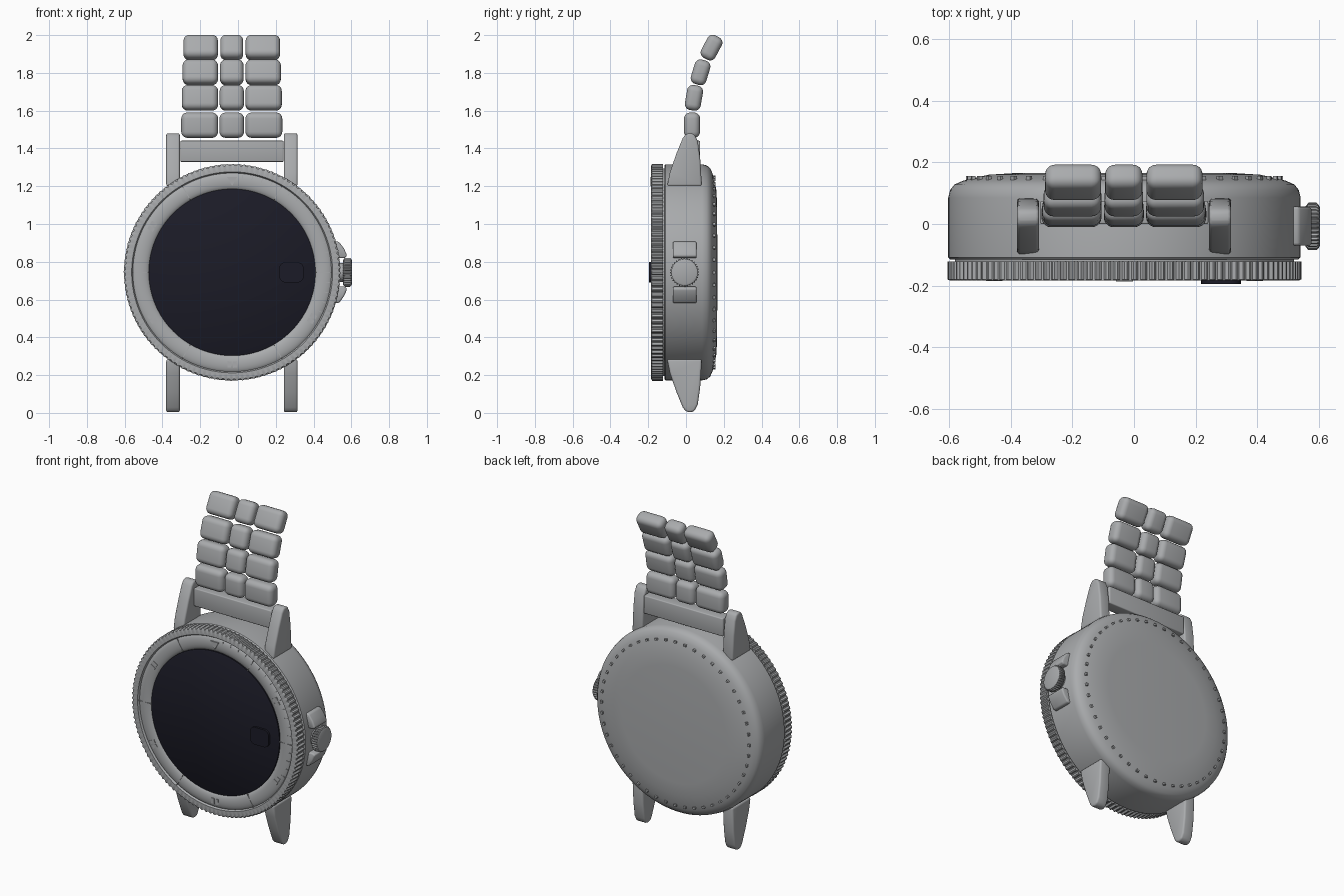
import bpy, bmesh
from math import sin, cos, pi, radians
from mathutils import Matrix, Vector

if "Cube" in bpy.data.objects:
    bpy.data.objects.remove(bpy.data.objects["Cube"])

CENTRE = Vector((-0.031, 0, 0.744))


def material(name, rgb):
    m = bpy.data.materials.new(name)
    m.use_nodes = True
    m.diffuse_color = (*rgb, 1)
    m.node_tree.nodes["Principled BSDF"].inputs["Base Color"].default_value = (*rgb, 1)
    return m


STEEL = material("steel grey", (0.40, 0.41, 0.42))
GLASS = material("dark glass", (0.011, 0.011, 0.02))


def finish(name, bm, mat=STEEL, bevel=0, segments=3, angle=35):
    bmesh.ops.remove_doubles(bm, verts=bm.verts, dist=0.00005)
    bmesh.ops.recalc_face_normals(bm, faces=bm.faces)
    mesh = bpy.data.meshes.new(name)
    bm.to_mesh(mesh)
    bm.free()
    ob = bpy.data.objects.new(name, mesh)
    bpy.context.collection.objects.link(ob)
    mesh.materials.append(mat)
    bpy.ops.object.select_all(action="DESELECT")
    ob.select_set(True)
    bpy.context.view_layer.objects.active = ob
    if bevel:
        mod = ob.modifiers.new("Bevel", "BEVEL")
        mod.width, mod.segments = bevel, segments
        bpy.ops.object.modifier_apply(modifier=mod.name)
    bpy.ops.object.shade_smooth_by_angle(angle=radians(angle))
    return ob


def add_box(bm, size, matrix):
    bmesh.ops.create_cube(bm, size=1, matrix=matrix @ Matrix.Diagonal((*size, 1)))


def lathe(name, profile, steps=128, mat=STEEL, closed=False, teeth=0, depth=0):
    """Turn (radius, y) points about the y axis; teeth notch the widest radius."""
    bm = bmesh.new()
    widest = max(r for r, y in profile)
    count = teeth * 4 if teeth else steps
    rings = []
    for i in range(count):
        a = 2 * pi * i / count
        cut = depth if teeth and i % 4 > 1 else 0
        ring = []
        for r, y in profile:
            r -= cut if r > widest - 0.001 else 0
            ring.append(bm.verts.new((r * sin(a), y, r * cos(a))))
        rings.append(ring)
    n = len(profile)
    for i in range(count):
        a, b = rings[i], rings[(i + 1) % count]
        for j in range(n if closed else n - 1):
            k = (j + 1) % n
            if profile[j][0] + profile[k][0] > 0:
                bm.faces.new((a[j], a[k], b[k], b[j]))
    bmesh.ops.dissolve_degenerate(bm, dist=0.00001, edges=bm.edges)
    ob = finish(name, bm, mat)
    ob.location = CENTRE
    return ob


def prism(name, outline, axis_points, bevel):
    """Extrude an outline between two positions given as point makers."""
    bm = bmesh.new()
    sides = [[bm.verts.new(make(p)) for p in outline] for make in axis_points]
    for s in sides:
        bm.faces.new(s)
    n = len(outline)
    for i in range(n):
        k = (i + 1) % n
        bm.faces.new((sides[0][i], sides[0][k], sides[1][k], sides[1][i]))
    return finish(name, bm, bevel=bevel)


# Case with rounded back edge and slightly domed back
lathe("case", [(0, -0.115), (0.565, -0.115), (0.572, -0.108), (0.572, 0.085), (0.566, 0.11),
               (0.552, 0.128), (0.525, 0.14), (0.5, 0.147), (0.44, 0.16), (0.36, 0.165), (0, 0.166)])
lathe("bezel_seat", [(0, -0.13), (0.55, -0.13), (0.55, -0.11), (0, -0.11)], closed=False)

# Knurled bezel and its rounded inner ring
lathe("bezel", [(0.52, -0.122), (0.574, -0.122), (0.574, -0.18), (0.565, -0.184), (0.532, -0.184),
                (0.525, -0.172), (0.52, -0.17)], closed=True, teeth=120, depth=0.009)
arc = [(0.485 + 0.046 * cos(t * pi / 10), -0.165 - 0.018 * sin(t * pi / 10)) for t in range(11)]
lathe("bezel_inner_ring", [(0.531, -0.13)] + arc + [(0.439, -0.13)], closed=True)

# Screen with raised soft-cornered button
lathe("screen", [(0, -0.182), (0.435, -0.182), (0.441, -0.178), (0.441, -0.13), (0, -0.13)], mat=GLASS)
bm = bmesh.new()
add_box(bm, (0.13, 0.03, 0.108), Matrix.Translation((0.283, -0.18, 0.744)))
upright = [e for e in bm.edges if abs((e.verts[0].co - e.verts[1].co).y) > 0.01]
bmesh.ops.bevel(bm, geom=upright, offset=0.035, segments=5, affect="EDGES", profile=0.5)
finish("screen_button", bm, GLASS)


def on_dial(angle, radius, y):
    return Matrix.Translation(CENTRE) @ Matrix.Rotation(radians(angle), 4, "Y") @ Matrix.Translation((0, y, radius))


# Bezel markings: long ticks, minute ticks, hour plates and a pointer
bm = bmesh.new()
for a in range(30, 360, 60):
    add_box(bm, (0.004, 0.008, 0.085), on_dial(a, 0.486, -0.18))
for a in range(6, 120, 6):
    add_box(bm, (0.003, 0.006, 0.03), on_dial(a, 0.505, -0.179))
for a in range(60, 360, 60):
    for side in (-1, 1):
        add_box(bm, (0.02, 0.006, 0.034), on_dial(a + side * 1.7, 0.488, -0.182))
bmesh.ops.create_cone(bm, cap_ends=True, segments=3, radius1=0.032, radius2=0.032, depth=0.008,
                      matrix=on_dial(0, 0.49, -0.183) @ Matrix.Rotation(pi / 2, 4, "X")
                      @ Matrix.Rotation(pi, 4, "Z"))
finish("bezel_markings", bm)

# Ring of studs on the back
bm = bmesh.new()
for i in range(48):
    add_box(bm, (0.016, 0.016, 0.012), on_dial(i * 7.5, 0.508, 0.148))
finish("back_studs", bm)

# Four lugs, with the lower pair mirrored from the upper
lug = [(-0.1, 1.2), (-0.085, 1.275), (-0.05, 1.375), (-0.017, 1.455), (0.0, 1.477), (0.022, 1.482),
       (0.045, 1.474), (0.062, 1.44), (0.075, 1.35), (0.084, 1.2)]
for name, flip in (("upper", False), ("lower", True)):
    outline = [(y, 1.484 - z if flip else z) for y, z in lug]
    for side, x in (("right", -0.344), ("left", 0.279)):
        ends = [lambda p, x=x: (x - 0.036, *p), lambda p, x=x: (x + 0.036, *p)]
        prism(f"{name}_{side}_lug", outline, ends, 0.012)

# Bar between the upper lugs
bm = bmesh.new()
add_box(bm, (0.546, 0.075, 0.112), Matrix.Translation((-0.032, 0.037, 1.385)))
finish("strap_bar", bm, bevel=0.006)

# Bracelet rows curling backwards: y, z, tilt, width scale
rows = [(0.032, 1.523, 0, 1), (0.042, 1.668, -10, 0.985), (0.077, 1.803, -17, 0.96), (0.135, 1.934, -28, 0.935)]
for i, (y, z, tilt, wide) in enumerate(rows):
    for name, x, w in (("right", -0.203, 0.195), ("middle", -0.033, 0.13), ("left", 0.137, 0.195)):
        bm = bmesh.new()
        x = -0.033 + (x + 0.033) * (1 + wide) / 2
        add_box(bm, (w * wide, 0.085, 0.134), Matrix.Translation((x, y, z)) @ Matrix.Rotation(radians(tilt), 4, "X"))
        finish(f"link_{i + 1}_{name}", bm, bevel=0.032, segments=5, angle=60)

# Crown: knurled wheel on a stem
crown = lathe("crown", [(0, -0.045), (0.066, -0.045), (0.077, -0.036), (0.077, -0.01), (0.07, -0.002),
                        (0.06, 0.002), (0, 0.002)], teeth=32, depth=0.007)
stem = lathe("crown_stem", [(0, -0.1), (0.05, -0.1), (0.05, -0.03), (0, -0.03)], steps=32)
for part in (crown, stem):
    part.rotation_euler = (0, 0, -pi / 2)
    part.location = (0.602, -0.008, 0.744)

# Wedge-shaped pushers either side of the crown
wedge = [(0.48, 0.075), (0.566, 0.075), (0.578, 0.088), (0.562, 0.125), (0.535, 0.162), (0.48, 0.165)]
for name, s in (("upper", 1), ("lower", -1)):
    ends = [lambda p, y=y: (p[0], y, 0.744 + s * p[1]) for y in (-0.07, 0.056)]
    prism(f"{name}_pusher", wedge, ends, 0.01)
